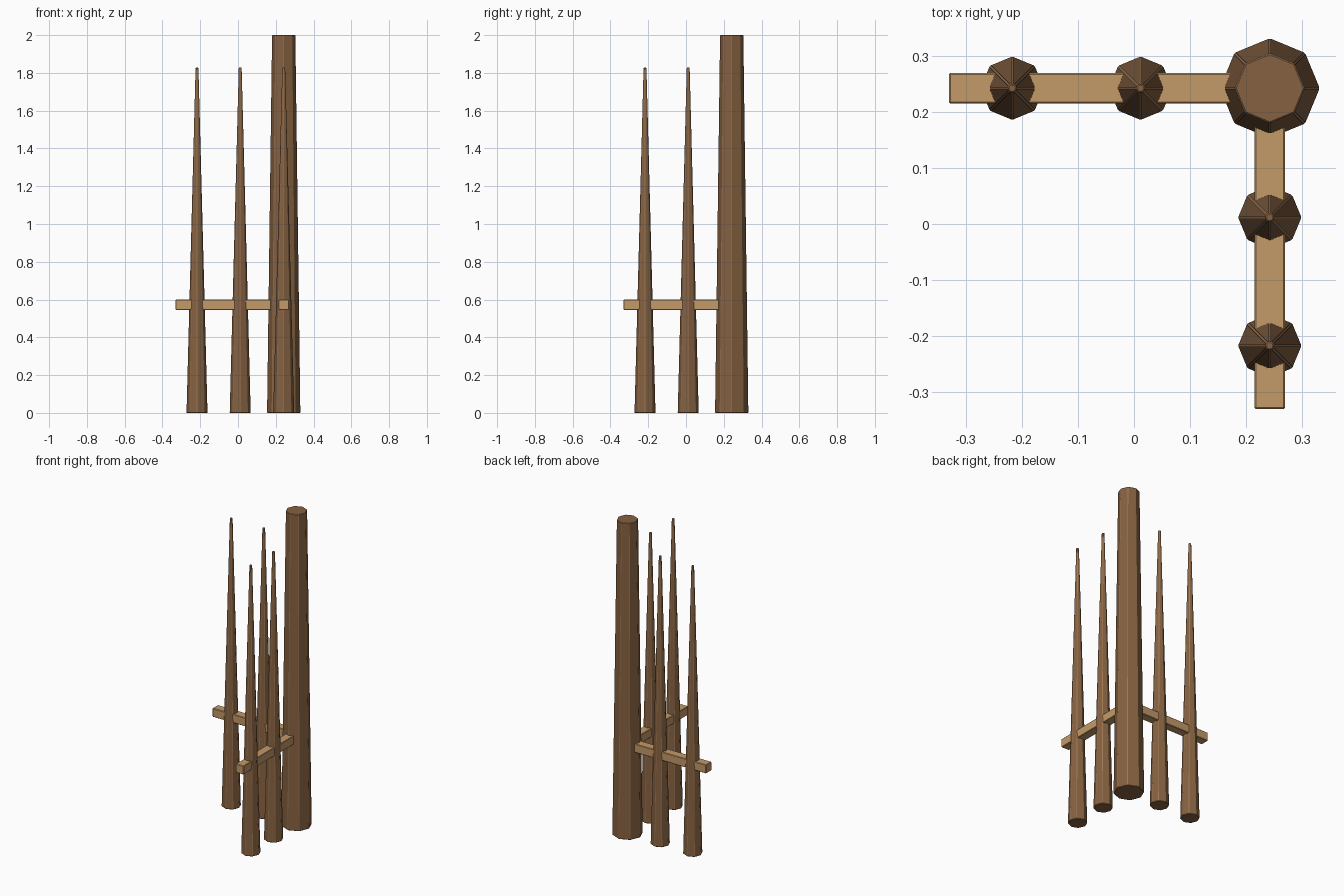
import bpy, bmesh
from mathutils import Matrix, Vector

if "Cube" in bpy.data.objects:
    bpy.data.objects.remove(bpy.data.objects["Cube"])


def material(name, rgb):
    m = bpy.data.materials.new(name)
    m.diffuse_color = (*rgb, 1)
    m.use_nodes = True
    m.node_tree.nodes["Principled BSDF"].inputs["Base Color"].default_value = m.diffuse_color
    return m


DARK = material("dark wood", (0.235, 0.119, 0.052))
WORN = material("worn wood edge", (0.34, 0.185, 0.085))
LIGHT = material("light wood", (0.55, 0.32, 0.14))


def finish(name, bm, mats, bevel):
    # narrow chamfer on every edge, painted with the last material
    res = bmesh.ops.bevel(bm, geom=bm.edges[:], offset=bevel, segments=1,
                          profile=0.5, affect='EDGES', clamp_overlap=True)
    for f in res["faces"]:
        f.material_index = len(mats) - 1
    bmesh.ops.recalc_face_normals(bm, faces=bm.faces[:])
    me = bpy.data.meshes.new(name)
    bm.to_mesh(me)
    bm.free()
    for m in mats:
        me.materials.append(m)
    bpy.context.collection.objects.link(bpy.data.objects.new(name, me))


def post(name, x, y, r_base, r_top, height):
    # tapered octagon with corners on the axes
    bm = bmesh.new()
    bmesh.ops.create_cone(bm, cap_ends=True, segments=8, radius1=r_base,
                          radius2=r_top, depth=height,
                          matrix=Matrix.Translation((x, y, height / 2)))
    finish(name, bm, [DARK, WORN], 0.0024)


def rail(name, lo, hi):
    lo, hi = Vector(lo), Vector(hi)
    bm = bmesh.new()
    bmesh.ops.create_cube(bm, size=1, matrix=Matrix.Translation((lo + hi) / 2)
                          @ Matrix.Diagonal((*(hi - lo), 1)))
    finish(name, bm, [LIGHT], 0.003)


C = 0.242          # corner post centre and line of both fence runs
H = 0.0275         # half rail thickness
END = -0.33        # free end of the rails
Z0, Z1 = 0.545, 0.6

# corner post
post("corner_post", C, C, 0.089, 0.0625, 2.0)

# pointed stakes on both runs
for i, p in enumerate((-0.217, 0.0117)):
    post(f"back_stake_{i + 1}", p, C, 0.0565, 0.0085, 1.828)
    post(f"side_stake_{i + 1}", C, p, 0.0565, 0.0085, 1.828)

# rails running into the corner post
rail("back_rail", (END, C - H, Z0), (C, C + H, Z1))
rail("side_rail", (C - H, END, Z0), (C + H, C, Z1))
